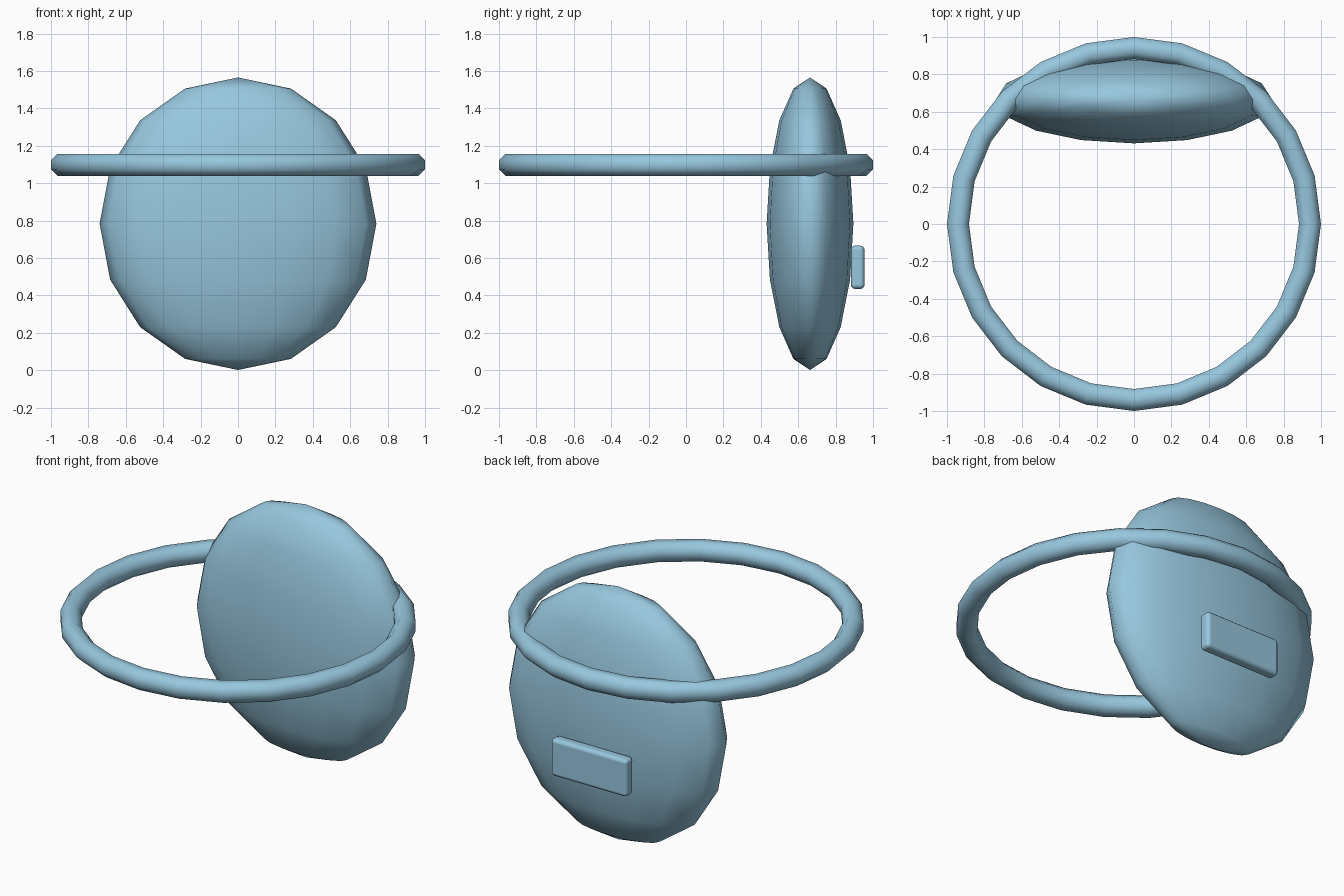
import bpy
import bmesh
from math import cos, sin, pi
from mathutils import Matrix, Vector

cube = bpy.data.objects.get("Cube")
if cube:
    bpy.data.objects.remove(cube, do_unlink=True)

# Single soft blue colour
blue = bpy.data.materials.new("soft_blue")
blue.use_nodes = True
colour = (0.31, 0.57, 0.73, 1)
blue.diffuse_color = colour
blue.node_tree.nodes["Principled BSDF"].inputs["Base Color"].default_value = colour


def add_part(name, bm, location):
    """Turn a bmesh into a smooth blue object."""
    bmesh.ops.recalc_face_normals(bm, faces=bm.faces)
    for face in bm.faces:
        face.smooth = True
    mesh = bpy.data.meshes.new(name)
    bm.to_mesh(mesh)
    bm.free()
    mesh.materials.append(blue)
    obj = bpy.data.objects.new(name, mesh)
    obj.location = location
    bpy.context.collection.objects.link(obj)
    return obj


# Flattened ellipsoid disc
bm = bmesh.new()
bmesh.ops.create_uvsphere(bm, u_segments=16, v_segments=8, radius=1)
bmesh.ops.scale(bm, vec=(0.74, 0.232, 0.782), verts=bm.verts)
add_part("disc_body", bm, (0, 0.663, 0.783))

# Horizontal ring: an octagonal section with flat top, spun around z
bm = bmesh.new()
sides, tube, ring_radius = 8, 0.0635, 0.941
section = []
for i in range(sides):
    a = 2 * pi * (i + 0.5) / sides
    section.append(bm.verts.new((ring_radius + tube * cos(a), 0, tube * sin(a))))
edges = [bm.edges.new((section[i], section[(i + 1) % sides])) for i in range(sides)]
bmesh.ops.spin(bm, geom=section + edges, cent=(0, 0, 0), axis=(0, 0, 1),
               angle=2 * pi, steps=24, use_merge=True)
bmesh.ops.remove_doubles(bm, verts=bm.verts, dist=0.0001)
add_part("ring", bm, (0, 0, 1.098))

# Rounded plate on the back of the disc
bm = bmesh.new()
bmesh.ops.create_cube(bm, size=1, matrix=Matrix.Diagonal((0.52, 0.074, 0.232, 1)))
plate = add_part("back_plate", bm, (0, 0.918, 0.55))
bevel = plate.modifiers.new("rounded_edges", "BEVEL")
bevel.width = 0.024
bevel.segments = 3
bevel.harden_normals = True
